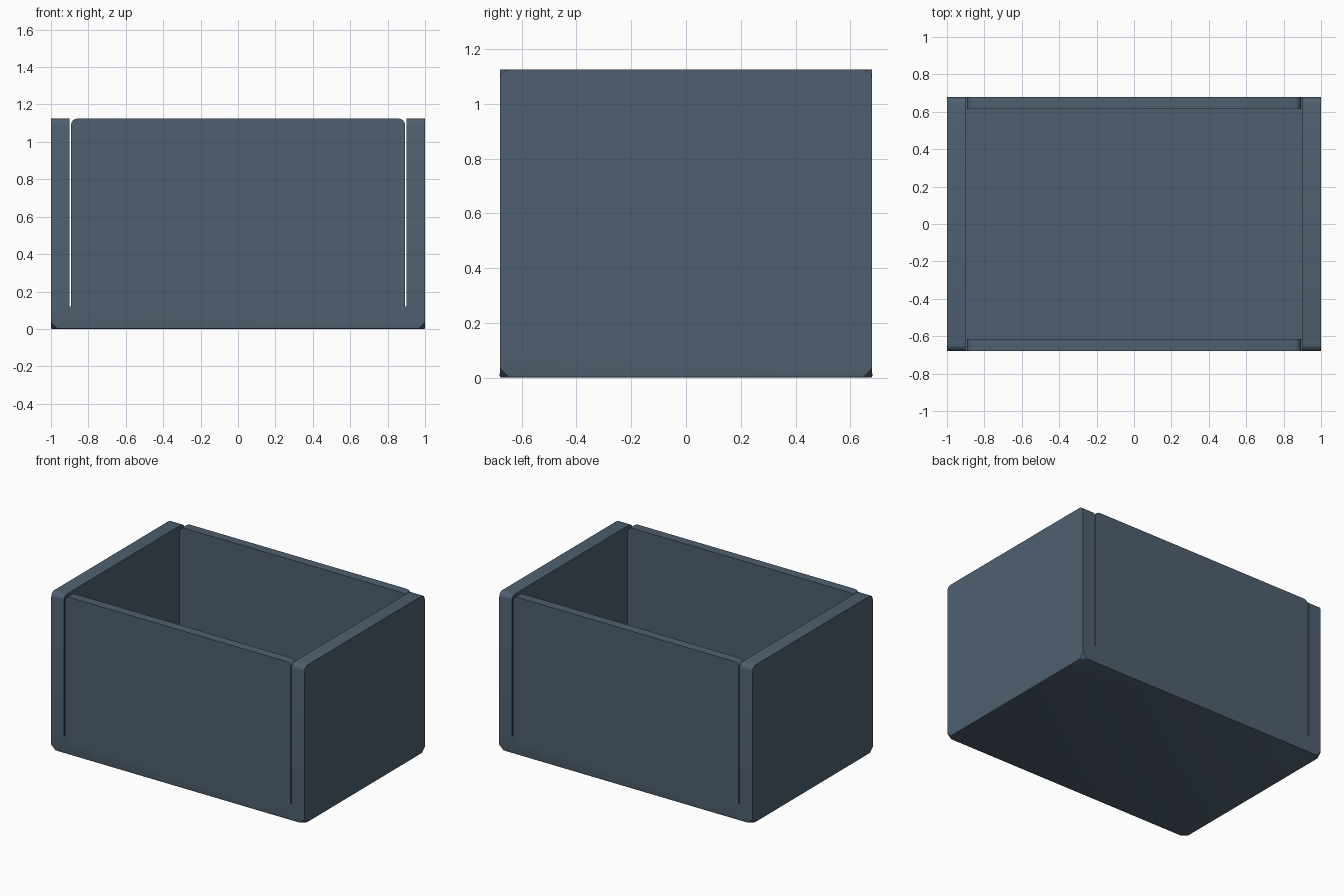
import bpy, bmesh

if "Cube" in bpy.data.objects:
    bpy.data.objects.remove(bpy.data.objects["Cube"], do_unlink=True)

slate = bpy.data.materials.new("slate blue")
slate.use_nodes = True
COLOUR = (0.078, 0.117, 0.16, 1)
slate.diffuse_color = COLOUR
slate.node_tree.nodes["Principled BSDF"].inputs["Base Color"].default_value = COLOUR

WIDTH, DEPTH, HEIGHT = 1.0, 0.68, 1.125   # half width, half depth, full height
FLOOR, ROUND, GAP = 0.12, 0.035, 0.007


def block(name, low, high):
    """Box between two corners, returned as an object name and its mesh."""
    bm = bmesh.new()
    bmesh.ops.create_cube(bm, size=1)
    for v in bm.verts:
        v.co = [(a + b) / 2 + c * (b - a) for a, b, c in zip(low, high, v.co)]
    return name, bm


def finish(name, bm):
    bmesh.ops.recalc_face_normals(bm, faces=bm.faces)
    mesh = bpy.data.meshes.new(name)
    bm.to_mesh(mesh)
    bm.free()
    mesh.materials.append(slate)
    obj = bpy.data.objects.new(name, mesh)
    bpy.context.collection.objects.link(obj)
    bpy.ops.object.select_all(action="DESELECT")
    obj.select_set(True)
    bpy.context.view_layer.objects.active = obj
    bpy.ops.object.shade_smooth_by_angle(angle=0.6)


def wall(name, low, high, axis):
    """Wall panel whose two top corners, running along the axis, are rounded."""
    name, bm = block(name, low, high)
    edges = [e for e in bm.edges
             if all(v.co.z > HEIGHT - 0.01 for v in e.verts)
             and abs(e.verts[0].co[axis] - e.verts[1].co[axis]) > 0.01]
    bmesh.ops.bevel(bm, geom=edges, offset=ROUND, segments=4, profile=0.5,
                    affect="EDGES")
    finish(name, bm)


# Floor slab with clipped lower corners and a fine lower edge
name, bm = block("floor_slab", (-WIDTH, -DEPTH, 0), (WIDTH, DEPTH, FLOOR))
corners = [v for v in bm.verts if v.co.z < 0.01]
bmesh.ops.bevel(bm, geom=corners, offset=ROUND, segments=1, affect="VERTICES")
rim = [e for e in bm.edges if all(v.co.z < 0.01 for v in e.verts)]
bmesh.ops.bevel(bm, geom=rim, offset=0.006, segments=2, profile=0.5, affect="EDGES")
finish(name, bm)

# Full depth side walls
wall("left_wall", (0.9, -DEPTH, FLOOR), (WIDTH, DEPTH, HEIGHT), 0)
wall("right_wall", (-WIDTH, -DEPTH, FLOOR), (-0.9, DEPTH, HEIGHT), 0)

# Front and back walls, set between the sides with a narrow slit at each end
end = 0.9 - GAP
wall("front_wall", (-end, -DEPTH, FLOOR), (end, -0.615, HEIGHT), 1)
wall("back_wall", (-end, 0.615, FLOOR), (end, DEPTH, HEIGHT), 1)
